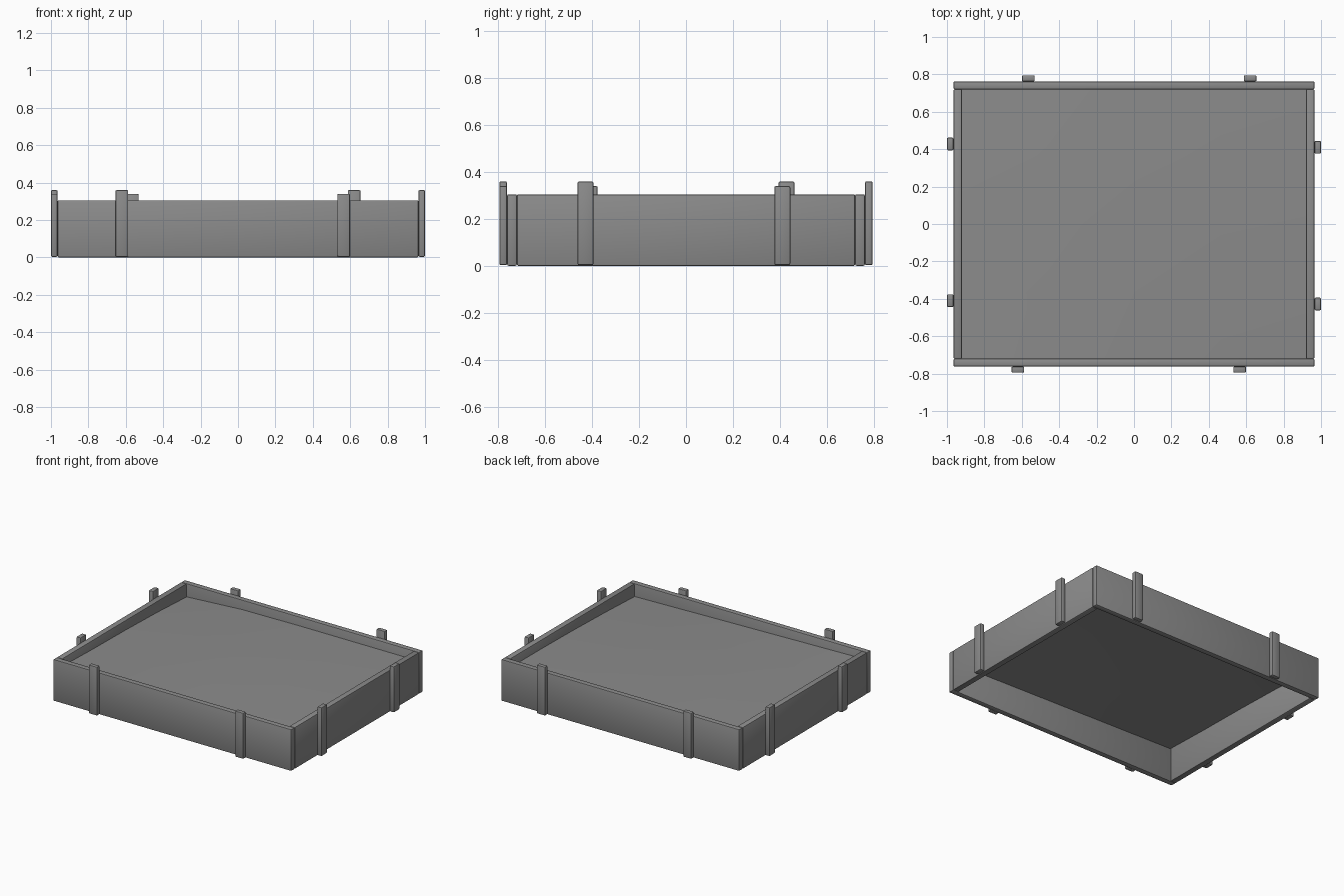
import bpy, bmesh, math
from mathutils import Vector

cube = bpy.data.objects.get("Cube")
if cube:
    bpy.data.objects.remove(cube, do_unlink=True)

grey = bpy.data.materials.new("plain_grey")
grey.use_nodes = True
grey.diffuse_color = (0.26, 0.26, 0.26, 1)
grey.node_tree.nodes["Principled BSDF"].inputs["Base Color"].default_value = (0.26, 0.26, 0.26, 1)


def finish(name, bm):
    mesh = bpy.data.meshes.new(name)
    bm.to_mesh(mesh)
    bm.free()
    obj = bpy.data.objects.new(name, mesh)
    bpy.context.collection.objects.link(obj)
    mesh.materials.append(grey)
    bpy.ops.object.select_all(action="DESELECT")
    obj.select_set(True)
    bpy.context.view_layer.objects.active = obj
    bpy.ops.object.shade_smooth_by_angle(angle=math.radians(40))
    return obj


def board(name, low, high, bevel=0.007):
    """Bevelled timber between two opposite corners."""
    low, high = Vector(low), Vector(high)
    bm = bmesh.new()
    bmesh.ops.create_cube(bm, size=1)
    for v in bm.verts:
        v.co = (low + high) / 2 + v.co * (high - low)
    bmesh.ops.bevel(bm, geom=bm.edges[:], offset=bevel, segments=2,
                    profile=0.5, affect="EDGES")
    return finish(name, bm)


OUT_X, OUT_Y, IN_X, IN_Y, HEIGHT = 0.965, 0.762, 0.92, 0.72, 0.305

# Boards and stakes: the second half is the first turned by half a circle
for turn, long_side, short_side in ((1, "front", "right"), (-1, "back", "left")):
    def turned(name, x, y, z):
        xs, ys = sorted(turn * v for v in x), sorted(turn * v for v in y)
        board(name, (xs[0], ys[0], z[0]), (xs[1], ys[1], z[1]))

    turned(long_side + "_board", (-OUT_X, OUT_X), (-OUT_Y, -IN_Y), (0, HEIGHT))
    turned(short_side + "_board", (IN_X, OUT_X), (-IN_Y, IN_Y), (0, HEIGHT))
    for label, at, top in (("tall", -0.621, 0.36), ("short", 0.565, 0.34)):
        turned(f"{long_side}_{label}_stake", (at - 0.034, at + 0.034),
               (-0.795, -OUT_Y), (0.003, top))
    for label, at, top in (("tall", -0.428, 0.36), ("short", 0.41, 0.34)):
        turned(f"{short_side}_{label}_stake", (OUT_X, 1.0),
               (at - 0.034, at + 0.034), (0.003, top))

# Soil: a single gently uneven sheet, rows running front to back
heights = ((0.25, 0.24, 0.23, 0.22, 0.21),
           (0.24, 0.24, 0.24, 0.235, 0.225),
           (0.235, 0.24, 0.245, 0.24, 0.235),
           (0.225, 0.24, 0.245, 0.245, 0.24),
           (0.207, 0.235, 0.24, 0.24, 0.24))
bm = bmesh.new()
bmesh.ops.create_grid(bm, x_segments=4, y_segments=4, size=1)
for v in bm.verts:
    col, row = round(2 * v.co.x + 2), round(2 * v.co.y + 2)
    v.co = (v.co.x * (IN_X + 0.01), v.co.y * (IN_Y + 0.01), heights[row][col])
finish("soil", bm)
